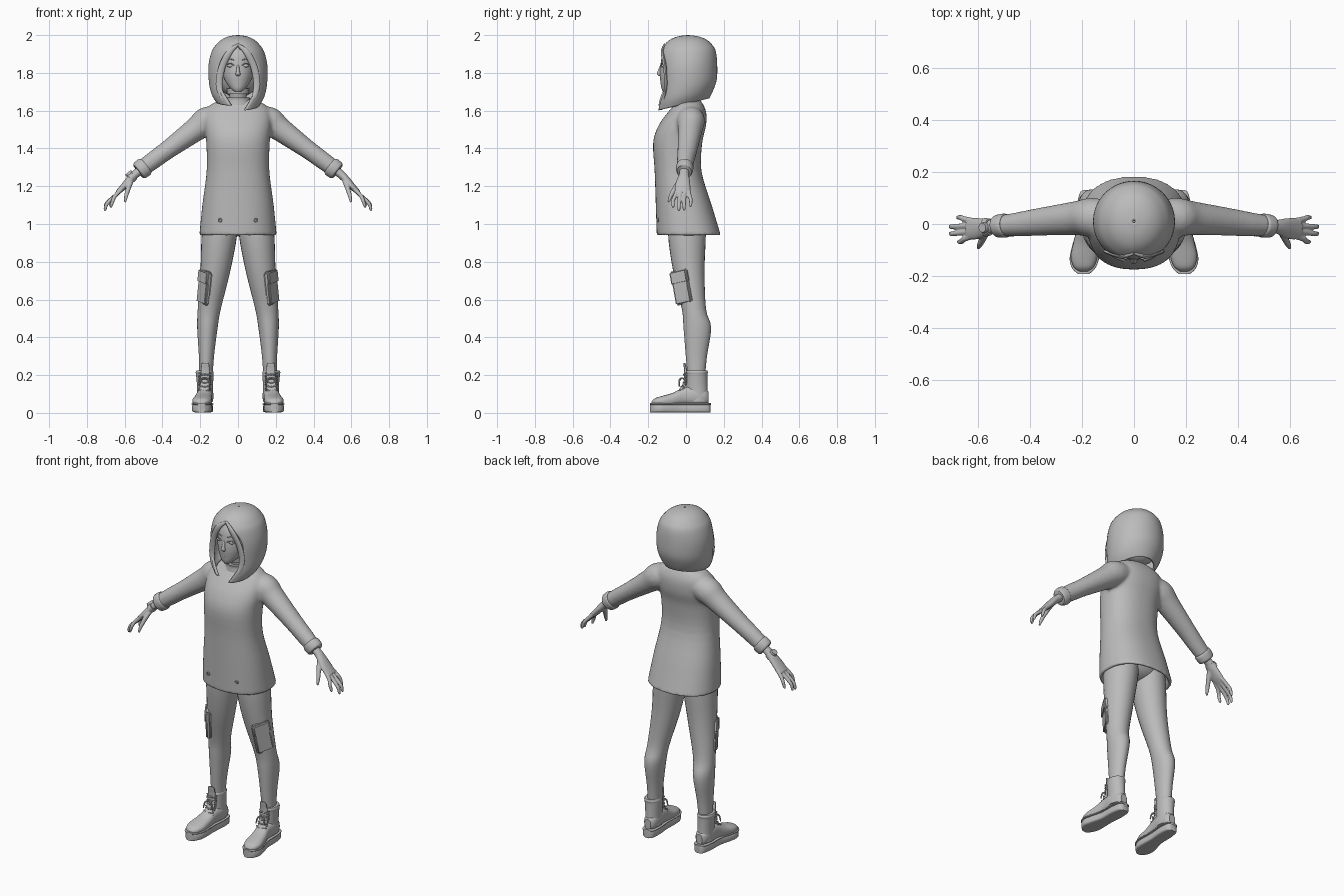
import bpy, bmesh, math
from mathutils import Vector, Matrix

cube = bpy.data.objects.get("Cube")
if cube:
    bpy.data.objects.remove(cube, do_unlink=True)

grey = bpy.data.materials.new("plain_grey")
grey.use_nodes = True
tone = (0.5, 0.5, 0.5, 1)
grey.diffuse_color = tone
grey.node_tree.nodes["Principled BSDF"].inputs["Base Color"].default_value = tone

X, Y, Z = Vector((1, 0, 0)), Vector((0, 1, 0)), Vector((0, 0, 1))
FLAT, ALONG_Y = (X, Y), (X, Z)


def smooth_rows(rows, steps=4):
    """Catmull-Rom interpolation of tuples."""
    out = []
    last = len(rows) - 1
    for i in range(last):
        a, b, c, d = rows[max(i - 1, 0)], rows[i], rows[i + 1], rows[min(i + 2, last)]
        for k in range(steps):
            t = k / steps
            out.append(tuple(
                q + t * ((r - p) / 2 + t * ((2 * p - 5 * q + 4 * r - s) / 2 + t * (3 * q - p - 3 * r + s) / 2))
                for p, q, r, s in zip(a, b, c, d)))
    return out + [tuple(rows[-1])]


def loft(bm, rows, axes=None, power=2, n=28, lead=(), side=1):
    """Closed skin through elliptical rings (x, y, z, radius_u, radius_v)."""
    rows = list(lead) + smooth_rows(rows)
    rings = []
    for i, (x, y, z, ru, rv) in enumerate(rows):
        if axes:
            u, v = axes
        else:
            d = Vector(rows[min(i + 1, len(rows) - 1)][:3]) - Vector(rows[max(i - 1, 0)][:3])
            d.normalize()
            u = (Y - d * d.dot(Y)).normalized()
            v = d.cross(u)
        ring = []
        for k in range(n):
            a = math.tau * k / n
            c, s = math.cos(a), math.sin(a)
            c = math.copysign(abs(c) ** (2 / power), c)
            s = math.copysign(abs(s) ** (2 / power), s)
            p = Vector((x, y, z)) + u * ru * c + v * rv * s
            ring.append(bm.verts.new((p.x * side, p.y, p.z)))
        rings.append(ring)
    for a, b in zip(rings, rings[1:]):
        for k in range(n):
            bm.faces.new((a[k], a[(k + 1) % n], b[(k + 1) % n], b[k]))
    bm.faces.new(rings[0])
    bm.faces.new(rings[-1])


def ball(bm, place, size):
    m = Matrix.Translation(place) @ Matrix.Diagonal((*size, 1))
    bmesh.ops.create_uvsphere(bm, u_segments=24, v_segments=16, radius=1, matrix=m)


def finish(name, bm, voxel=0, relax=5, angle=40):
    bmesh.ops.recalc_face_normals(bm, faces=bm.faces[:])
    mesh = bpy.data.meshes.new(name)
    bm.to_mesh(mesh)
    bm.free()
    mesh.materials.append(grey)
    ob = bpy.data.objects.new(name, mesh)
    bpy.context.collection.objects.link(ob)
    if voxel:
        fuse = ob.modifiers.new("fuse", 'REMESH')
        fuse.mode, fuse.voxel_size, fuse.use_smooth_shade = 'VOXEL', voxel, True
        soft = ob.modifiers.new("soften", 'SMOOTH')
        soft.factor, soft.iterations = 0.5, relax
    else:
        bpy.ops.object.select_all(action='DESELECT')
        ob.select_set(True)
        bpy.context.view_layer.objects.active = ob
        bpy.ops.object.shade_smooth_by_angle(angle=math.radians(angle))
    return ob


def part(name, rows, axes=None, **kw):
    bm = bmesh.new()
    loft(bm, rows, axes, **kw)
    return finish(name, bm)


# Sweater: body with hollow hem and two sleeves fused together
bm = bmesh.new()
loft(bm, [(0, .015, .938, .205, .17), (0, -.012, 1.1, .189, .148), (0, -.042, 1.28, .166, .124),
          (0, -.044, 1.43, .168, .13), (0, -.02, 1.52, .178, .126), (0, .005, 1.59, .175, .102),
          (0, .015, 1.635, .14, .075), (0, .01, 1.66, .075, .06)],
     FLAT, power=2.3, n=48,
     lead=[(0, -.003, 1.07, .17, .13), (0, .015, .938, .185, .15)])
for side in (1, -1):
    loft(bm, [(.1, .02, 1.56, .07, .06), (.165, .025, 1.545, .075, .075), (.225, .022, 1.5, .065, .064),
              (.365, .008, 1.398, .053, .05), (.45, -.002, 1.336, .046, .047), (.515, -.008, 1.288, .04, .043)],
         side=side)
finish("sweater", bm, voxel=.009)

# Collar and neck
part("collar", [(0, 0, 1.63, .075, .068), (0, -.005, 1.655, .066, .06), (0, -.01, 1.67, .063, .058)], FLAT)
part("neck", [(0, .01, 1.62, .05, .05), (0, -.005, 1.68, .046, .046), (0, -.02, 1.76, .05, .05)], FLAT)
part("choker", [(0, -.008, 1.688, .058, .055), (0, -.012, 1.718, .06, .056)], FLAT)

# Head with nose, lips and eyes
bm = bmesh.new()
loft(bm, [(0, -.105, 1.7, .018, .016), (0, -.088, 1.718, .04, .042), (0, -.065, 1.75, .064, .07),
          (0, -.045, 1.79, .08, .094), (0, -.03, 1.84, .088, .105), (0, -.02, 1.9, .088, .104),
          (0, -.01, 1.95, .065, .08), (0, 0, 1.97, .03, .04)], FLAT, n=36)
loft(bm, [(0, -.13, 1.842, .006, .006), (0, -.138, 1.81, .009, .012),
          (0, -.139, 1.793, .013, .015), (0, -.134, 1.783, .008, .008)], FLAT)
for side in (1, -1):
    ball(bm, (side * .04, -.119, 1.838), (.018, .012, .009))
    loft(bm, [(.018, -.131, 1.839, .003, .002), (.04, -.131, 1.85, .004, .003), (.064, -.113, 1.842, .003, .002)],
         n=8, side=side)
    loft(bm, [(.018, -.13, 1.866, .003, .002), (.045, -.122, 1.874, .004, .003), (.07, -.1, 1.864, .003, .001)],
         n=8, side=side)
for z, width in ((1.76, .02), (1.753, .016)):
    ball(bm, (0, -.127, z), (width, .009, .0045))
finish("head", bm)

# Bobbed hair shell: parted over the face, slanting lower toward the front
profile = smooth_rows([(0, .005, .01, .005, 0), (.02, .05, .01, .055, 0), (.07, .088, .01, .098, 0),
                       (.15, .118, .01, .128, 0), (.25, .14, .01, .147, .5), (.45, .156, .01, .155, .75),
                       (.7, .154, .008, .155, .72), (.88, .14, -.005, .148, .5), (1, .115, -.015, .138, .32)])
bm = bmesh.new()
grid = []
count = 56
for t, rx, cy, ry, opening in profile:
    opening = max(opening, 0)
    row = []
    for k in range(count + 1):
        a = opening + (math.tau - 2 * opening) * k / count
        front = (1 + math.cos(a)) / 2
        drop = .065 if math.sin(a) > 0 else .04
        base = 1.665 - drop * front
        row.append(bm.verts.new((rx * math.sin(a), cy - ry * math.cos(a), 2 - t * (2 - base))))
    grid.append(row)
for a, b in zip(grid, grid[1:]):
    for k in range(count):
        bm.faces.new((a[k], b[k], b[k + 1], a[k + 1]))
bmesh.ops.remove_doubles(bm, verts=bm.verts[:], dist=.0001)
hair = finish("hair_shell", bm, angle=60)
thick = hair.modifiers.new("thickness", 'SOLIDIFY')
thick.thickness, thick.offset = .013, -1

# Inner hair and fringe locks
bm = bmesh.new()
ball(bm, (0, .04, 1.82), (.132, .105, .15))
finish("inner_hair", bm)
for side, label in ((1, "left"), (-1, "right")):
    part(label + "_fringe", [(0, -.112, 1.95, .006, .006), (.045, -.124, 1.91, .009, .016),
                             (.085, -.112, 1.83, .009, .018), (.1, -.105, 1.74, .009, .018),
                             (.085, -.115, 1.67, .006, .012), (.06, -.125, 1.635, .002, .003)],
         n=12, side=side)

# Hips joining the legs
bm = bmesh.new()
ball(bm, (0, .01, 1.02), (.16, .1, .085))
finish("hips", bm)

for side, label in ((1, "left"), (-1, "right")):
    # Sleeve cuff
    part(label + "_cuff", [(.487, -.005, 1.308, .042, .046), (.495, -.006, 1.302, .046, .052),
                           (.52, -.008, 1.284, .044, .05), (.528, -.009, 1.278, .038, .042)], side=side)

    # Hand: palm, thumb and four fingers fused
    bm = bmesh.new()
    loft(bm, [(.5, -.008, 1.298, .026, .024), (.545, -.01, 1.262, .026, .022), (.575, -.014, 1.232, .035, .02),
              (.61, -.018, 1.193, .042, .017), (.64, -.018, 1.165, .038, .012)], side=side, n=20)
    fingers = ((-.046, -.068, .672, 1.085), (-.026, -.037, .703, 1.068),
               (-.006, -.01, .704, 1.072), (.012, .025, .675, 1.09))
    for root, tip, x, z in fingers:
        loft(bm, [(.615, root, 1.185, .011, .011), (.65, (root + tip) / 2, 1.15, .011, .011),
                  (x - .01, tip, z + .04, .01, .01), (x, tip, z + .01, .008, .008), (x + .002, tip, z, .004, .004)],
             n=12, side=side)
    loft(bm, [(.565, -.025, 1.235, .016, .016), (.58, -.057, 1.19, .014, .013),
              (.592, -.08, 1.15, .011, .011), (.598, -.093, 1.115, .006, .006)], n=12, side=side)
    finish(label + "_hand", bm, voxel=.004, relax=3)

    # Trouser leg
    part(label + "_leg", [(.09, .01, 1.09, .085, .09), (.098, .005, .95, .094, .1), (.12, .015, .75, .079, .083),
                          (.152, .042, .55, .061, .064), (.162, .06, .45, .054, .073),
                          (.167, .055, .3, .04, .056), (.17, .055, .18, .035, .045)], FLAT, side=side)

    # Thigh pocket and its flap
    for name, height, lift, size in (("pocket", 0, 0, (.03, .1, .18)), ("pocket_flap", .055, .006, (.03, .106, .075))):
        bm = bmesh.new()
        turn = Matrix.Rotation(-.52, 4, 'Z') @ Matrix.Rotation(.2, 4, 'X')
        place = Matrix.Translation((.178, -.022, .665)) @ turn @ Matrix.Translation((lift, 0, height))
        bmesh.ops.create_cube(bm, size=1, matrix=place @ Matrix.Diagonal((*size, 1)))
        bmesh.ops.bevel(bm, geom=bm.edges[:], offset=.009, segments=3, affect='EDGES')
        for v in bm.verts:
            v.co.x *= side
        finish(label + "_" + name, bm)

    # Boot: sole, welt, foot and shaft
    plan = [(.172, .13, .018), (.172, .115, .034), (.174, .06, .042), (.178, -.02, .04), (.186, -.09, .05),
            (.191, -.135, .053), (.193, -.17, .04), (.193, -.19, .018)]
    part(label + "_sole", [(x, y, .024, w, .022) for x, y, w in plan], ALONG_Y, power=5, side=side)
    part(label + "_welt", [(x, y * 1.01, .047, w + .003, .006) for x, y, w in plan], ALONG_Y, power=3, side=side)
    part(label + "_boot_foot", [(.172, .12, .08, .02, .03), (.172, .1, .085, .036, .042), (.174, .05, .09, .044, .052),
                                (.177, -.01, .088, .041, .047), (.185, -.07, .07, .047, .036),
                                (.191, -.125, .062, .051, .028), (.193, -.165, .057, .038, .02),
                                (.193, -.182, .052, .015, .008)], ALONG_Y, power=2.4, side=side)
    part(label + "_boot_shaft", [(.174, .06, .06, .043, .058), (.174, .058, .13, .042, .056),
                                 (.176, .057, .2, .046, .056), (.177, .057, .215, .047, .059),
                                 (.177, .057, .225, .043, .055)], FLAT, side=side)

    # Tongue, crossed laces and bow
    part(label + "_tongue", [(.178, -.028, .12, .026, .012), (.176, -.004, .16, .024, .01),
                             (.174, -.002, .22, .023, .008), (.173, -.008, .258, .02, .006),
                             (.173, -.008, .264, .012, .004)], FLAT, power=3, side=side)
    bm = bmesh.new()
    for i in range(5):
        z, y = .115 + .022 * i, (-.042, -.026, -.014, -.012, -.012)[i]
        for tilt in (.007, -.007):
            loft(bm, [(.144, y + .014, z - tilt, .004, .004), (.176, y, z, .005, .004),
                      (.208, y + .014, z + tilt, .004, .004)], n=8, side=side)
    for end in (-1, 1):
        loft(bm, [(.176, -.018, .185, .004, .004), (.176 + end * .02, -.034, .175, .005, .005),
                  (.176 + end * .03, -.036, .14, .003, .003)], n=8, side=side)
    finish(label + "_laces", bm)

    # Hem eyelet
    bpy.ops.mesh.primitive_torus_add(location=(side * .095, -.148, 1.02), rotation=(math.pi / 2, 0, 0),
                                     major_radius=.008, minor_radius=.003, major_segments=16, minor_segments=8)
    eyelet = bpy.context.object
    eyelet.name = label + "_hem_eyelet"
    eyelet.data.materials.append(grey)

# Wrist watch on the right arm
part("watch_strap", [(.552, -.011, 1.258, .032, .026), (.57, -.013, 1.239, .036, .026)], side=-1)
bm = bmesh.new()
face = Matrix.Translation((-.578, -.014, 1.268)) @ Matrix.Rotation(-.7, 4, 'Y')
bmesh.ops.create_cone(bm, cap_ends=True, segments=24, radius1=.021, radius2=.018, depth=.014, matrix=face)
finish("watch_face", bm)
